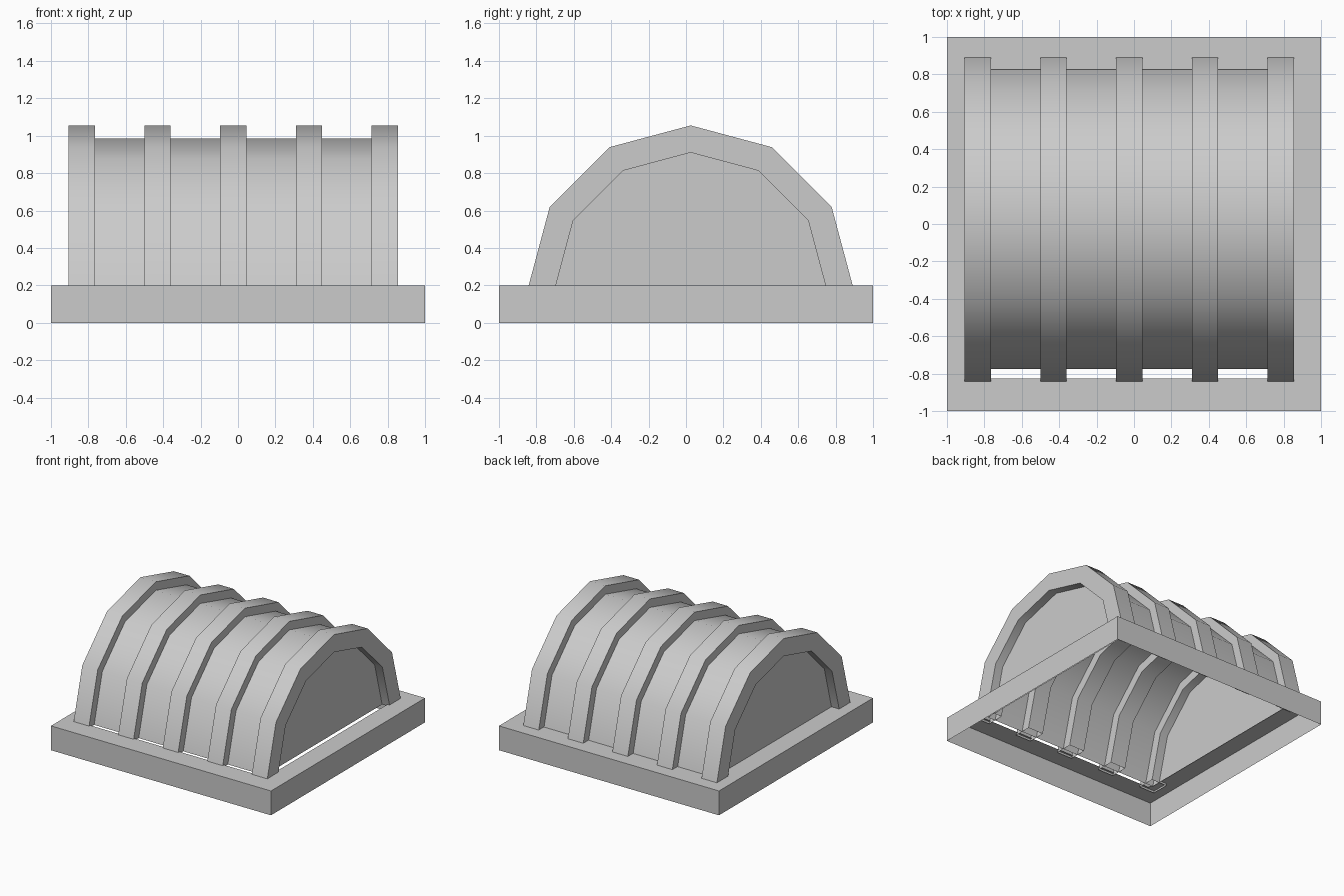
import bpy
import bmesh
import math

if "Cube" in bpy.data.objects:
    bpy.data.objects.remove(bpy.data.objects["Cube"])

CX, CY, CZ = -0.025, 0.025, 0.185   # centre of the vault's arcs
SEG = 6                             # flat facets in each half-circle
SPACING, RIB_W = 0.405, 0.14
R_OUT, R_SHELL, R_IN = 0.87, 0.80, 0.725


def finish(bm, name, smooth=True):
    mesh = bpy.data.meshes.new(name)
    bm.to_mesh(mesh)
    bm.free()
    ob = bpy.data.objects.new(name, mesh)
    bpy.context.collection.objects.link(ob)
    if smooth:
        bpy.ops.object.select_all(action='DESELECT')
        ob.select_set(True)
        bpy.context.view_layer.objects.active = ob
        bpy.ops.object.shade_smooth_by_angle(angle=math.radians(40))
    return ob


def arc(bm, x, r):
    """Half-circle of vertices in the plane at x."""
    return [bm.verts.new((x, CY - r * math.cos(math.pi * i / SEG),
                          CZ + r * math.sin(math.pi * i / SEG)))
            for i in range(SEG + 1)]


def bridge(bm, a, b, closed=False):
    """Quads between two equally long vertex rows."""
    n = len(a)
    for i in range(n if closed else n - 1):
        j = (i + 1) % n
        bm.faces.new((a[i], b[i], b[j], a[j]))


# Base: open-bottomed tray with a rectangular opening in its top
def rect(bm, hx, hy, z):
    return [bm.verts.new((sx * hx, sy * hy, z))
            for sx, sy in ((-1, -1), (1, -1), (1, 1), (-1, 1))]


bm = bmesh.new()
low, top, hole = rect(bm, 1, 1, 0), rect(bm, 1, 1, 0.2), rect(bm, 0.835, 0.825, 0.2)
bridge(bm, top, low, True)
bridge(bm, hole, top, True)
finish(bm, "base", smooth=False)

# Vault shell, closed by a flat panel at each end
x0, x1 = CX - 2 * SPACING, CX + 2 * SPACING
bm = bmesh.new()
bridge(bm, arc(bm, x1, R_SHELL), arc(bm, x0, R_SHELL))
finish(bm, "vault_shell")

for name, x in (("left_end_panel", x0), ("right_end_panel", x1)):
    bm = bmesh.new()
    row = arc(bm, x, R_SHELL)
    bm.faces.new(row if x < CX else row[::-1])
    finish(bm, name, smooth=False)

# Hollow box-section ribs, open at the feet
for k in range(5):
    x = CX + (k - 2) * SPACING
    bm = bmesh.new()
    loops = [arc(bm, x + dx * RIB_W / 2, r)
             for dx, r in ((1, R_OUT), (-1, R_OUT), (-1, R_IN), (1, R_IN))]
    for i in range(4):
        bridge(bm, loops[i], loops[(i + 1) % 4])
    finish(bm, f"rib_{k + 1}")
